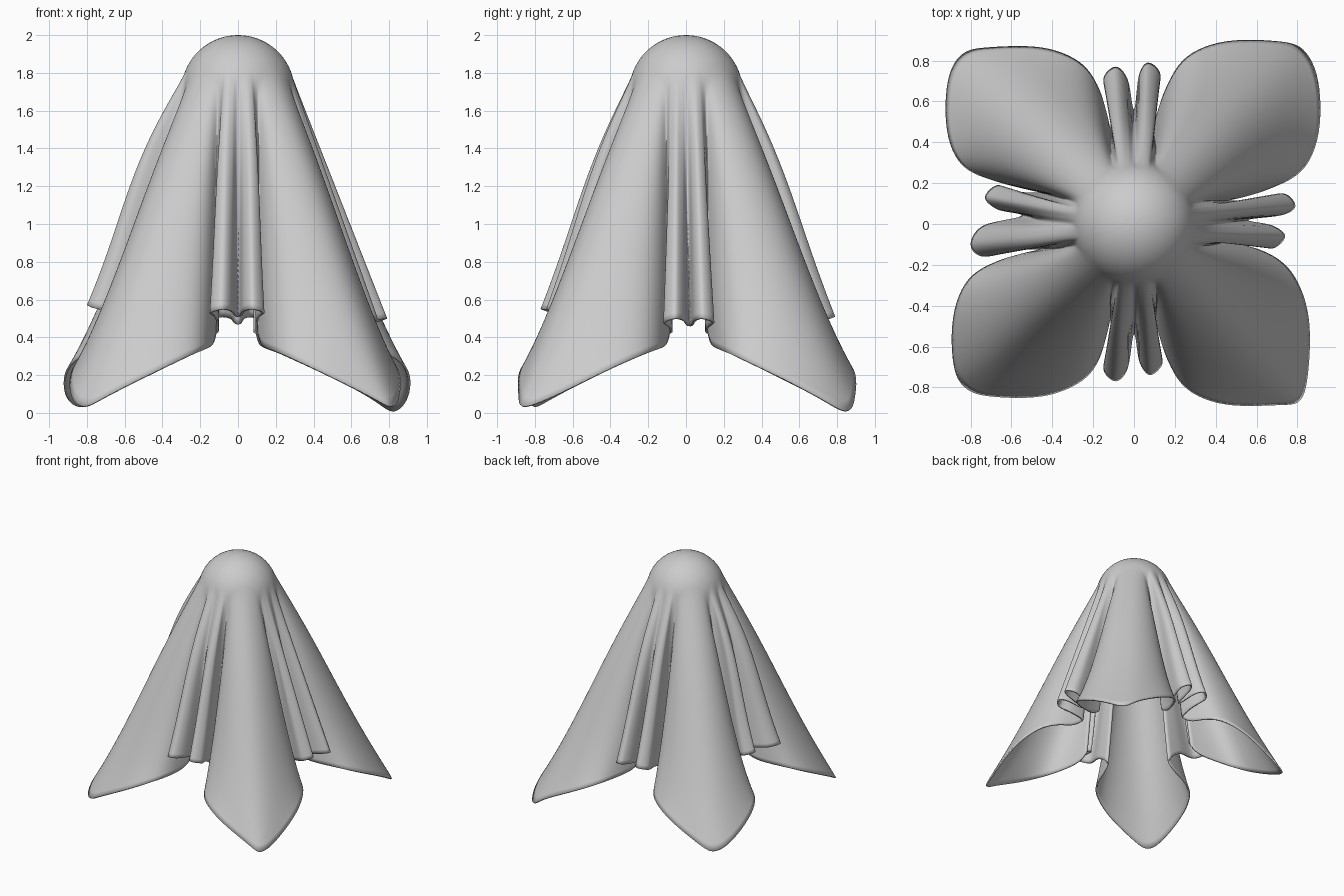
import bpy, bmesh, math
from mathutils import Vector

if "Cube" in bpy.data.objects:
    bpy.data.objects.remove(bpy.data.objects["Cube"])

R, HEAD_Z = 0.30, 1.70      # round head under the cloth
SPAN, DOME, SKIRT = 6, 12, 44

# Per side (counter-clockwise from front): two fold tips (offset, reach, lobe reach),
# valley, fold hem height, fold bulge, next corner
SIDES = [
    ((-.09, .77, .85), (.08, .74, .89), (.00, .54), .53, .03, (.82, -.87, .03)),   # front
    ((-.06, .74, .86), (.09, .79, .91), (.02, .56), .48, .00, (.83, .86, .00)),    # right
    ((-.07, .79, .90), (.09, .77, .87), (.00, .56), .49, .03, (-.84, .84, .03)),   # back
    ((-.13, .73, .92), (.10, .80, .89), (-.04, .55), .55, .045, (-.82, -.81, .03)),  # left
]


def half_hem(tip, valley, z, b):
    """Hem from the fold to the corner: (offset, reach, height, head angle, bulge)."""
    a, r, lobe = tip
    s = 1 if a > valley[0] else -1
    a, v = s * a, s * valley[0]
    d, k = a - .08, lobe / .885
    pts = [
        (v + .35 * (a - v), r - .06, z + .01, 5, b),
        (a, r, z + .02, 10, b),
        (a + .06, r - .06, z, 14, b),
        (a + .03, .58, z - .03, 17, .02),
        (.105 + d, .47, .42, 20, .02),
        (.125 + d, .55, .36, 23, .02),
        (.17 + .8 * d, .68, .335, 26, .02),
        (.26 + .4 * d, .81 * k, .30, 29, .02),
        (.45, .885 * k, .215, 34, .02),
        (.71, .88 * k, .085, 40, .02),
    ]
    return [(s * p[0], p[1], p[2], s * p[3], p[4]) for p in pts]


# Hem control loop: hem x, y, z, matching direction on the head, bulge
ctrl = []
for i, (neg, pos, val, z, b, corner) in enumerate(SIDES):
    base = math.radians(-90 + 90 * i)
    out = Vector((math.cos(base), math.sin(base)))
    tan = Vector((-out.y, out.x))
    loop = half_hem(neg, val, z, b)[::-1] + [(val[0], val[1], z - .02, 0, b + .02)] + half_hem(pos, val, z, b)
    for a, r, h, ang, bulge in loop:
        p = out * r + tan * a
        th = base + math.radians(ang)
        ctrl.append(Vector((p.x, p.y, h, math.cos(th), math.sin(th), bulge)))
    th = base + math.pi / 4
    ctrl.append(Vector((*corner, math.cos(th), math.sin(th), .02)))


def smooth_loop(pts, n):
    """Closed Catmull-Rom curve through the control points."""
    res, m = [], len(pts)
    for i in range(m):
        p0, p1, p2, p3 = (pts[(i + k) % m] for k in (-1, 0, 1, 2))
        for j in range(n):
            t = j / n
            res.append(.5 * (2 * p1 + (p2 - p0) * t + (2 * p0 - 5 * p1 + 4 * p2 - p3) * t * t
                             + (3 * p1 - p0 - 3 * p2 + p3) * t ** 3))
    return res


# Cloth: each strand follows the head, then hangs along a tangent to the hem
strands, round_w = [], []
for c in smooth_loop(ctrl, SPAN):
    hem = Vector((c[0], c[1], max(c[2], 0)))
    d = Vector((c[3], c[4], 0)).normalized()
    slope = math.atan2(hem.to_2d().length - .28, 1.8 - hem.z)
    strand = []
    for i in range(1, DOME + 1):
        e = math.pi / 2 + (slope - math.pi / 2) * i / DOME
        strand.append(d * R * math.cos(e) + Vector((0, 0, HEAD_Z + R * math.sin(e))))
    start = strand[-1]
    for i in range(1, SKIRT + 1):
        t = i / SKIRT
        strand.append(start.lerp(hem, t) + d * c[5] * math.sin(math.pi * t ** .7) ** 2)
    strands.append(strand)
    round_w.append(min(1, max(0, (abs(2 * d.x * d.y) - .7) / .2)))

# Round the corner lobes, fading out towards the hem
count = len(strands)
for i in range(SKIRT):
    t = i / SKIRT
    row = [s[DOME + i] for s in strands]
    for _ in range(100):
        row = [p.lerp((row[j - 1] + row[(j + 1) % count]) / 2, .6 * round_w[j] * (1 - t ** 3)) if round_w[j] else p
               for j, p in enumerate(row)]
    for s, p in zip(strands, row):
        s[DOME + i] = p

# Mesh
bm = bmesh.new()
top = bm.verts.new((0, 0, HEAD_Z + R))
strands = [[bm.verts.new(p) for p in s] for s in strands]
for j, s in enumerate(strands):
    n = strands[(j + 1) % count]
    bm.faces.new((top, s[0], n[0]))
    for i in range(len(s) - 1):
        bm.faces.new((s[i], s[i + 1], n[i + 1], n[i]))
for f in bm.faces:
    f.smooth = True
mesh = bpy.data.meshes.new("draped_cloth")
bm.to_mesh(mesh)
bm.free()
cloth = bpy.data.objects.new("draped_cloth", mesh)
bpy.context.collection.objects.link(cloth)

# Thin fabric thickness
mod = cloth.modifiers.new("thickness", 'SOLIDIFY')
mod.thickness = .012
mod.offset = -1
